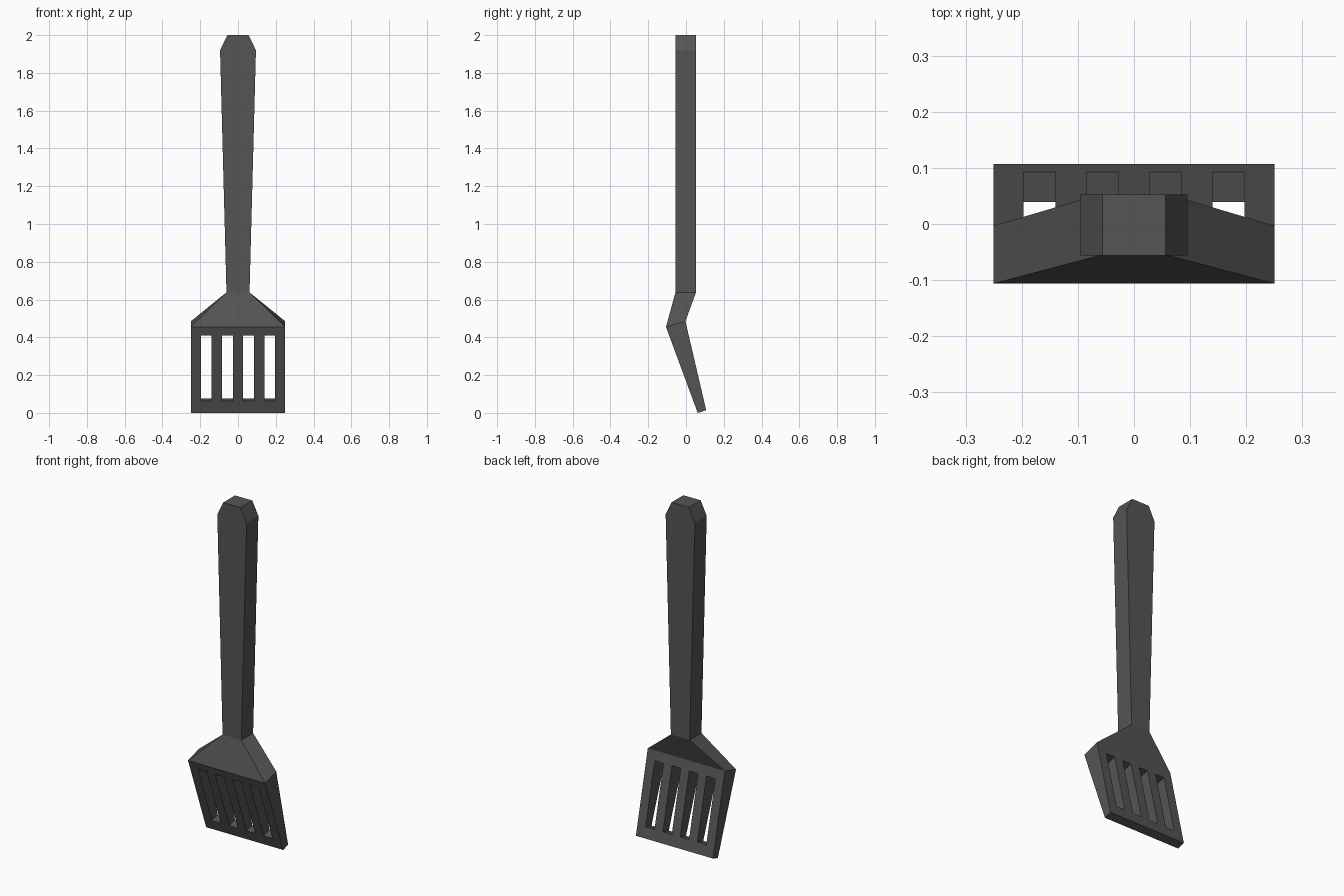
import bpy
import bmesh

if "Cube" in bpy.data.objects:
    bpy.data.objects.remove(bpy.data.objects["Cube"])

bm = bmesh.new()

# Blade: column positions (edges and slot sides) and rows of (front y, z), (back y, z)
slot_half = 0.0285
centres = (-0.168, -0.056, 0.056, 0.168)
columns = [-0.25] + [c + s * slot_half for c in centres for s in (-1, 1)] + [0.25]
front_bend, front_tip = (-0.106, 0.455), (0.062, 0.0)
back_bend, back_tip = (-0.003, 0.485), (0.107, 0.014)


def along(a, b, t):
    return tuple(p + (q - p) * t for p, q in zip(a, b))


# Handle: (half width, z) from neck to rounded end
handle = [(0.061, 0.638), (0.095, 1.92), (0.056, 2.0)]


def build_side(bend, tip, ts, handle_y):
    """One broad side of the spatula: slotted blade, shoulder and handle."""
    rows = [[bm.verts.new((x, *along(bend, tip, t))) for x in columns] for t in ts]
    faces = []
    for r in range(3):
        for c in range(len(columns) - 1):
            if r == 1 and c % 2 == 1:      # leave the slots open
                continue
            faces.append(bm.faces.new((rows[r][c], rows[r][c + 1],
                                       rows[r + 1][c + 1], rows[r + 1][c])))
    pairs = [[bm.verts.new((s * w, handle_y, z)) for s in (-1, 1)] for w, z in handle]
    faces.append(bm.faces.new(rows[0] + pairs[0][::-1]))
    for low, high in zip(pairs, pairs[1:]):
        faces.append(bm.faces.new((low[0], low[1], high[1], high[0])))
    return [v for row in rows + pairs for v in row]


front = build_side(front_bend, front_tip, (0, 0.098, 0.863, 1), -0.056)
front_edges = [e for e in bm.edges if e.is_boundary]
back = build_side(back_bend, back_tip, (0, 0.115, 0.868, 1), 0.053)

# Side, slot and end walls joining the front to the back
partner = dict(zip(front, back))
for e in front_edges:
    a, b = e.verts
    bm.faces.new((a, b, partner[b], partner[a]))

bmesh.ops.recalc_face_normals(bm, faces=bm.faces[:])
mesh = bpy.data.meshes.new("spatula")
bm.to_mesh(mesh)
bm.free()

# Dark grey finish
mat = bpy.data.materials.new("dark_grey")
mat.diffuse_color = (0.09, 0.09, 0.09, 1)
mat.use_nodes = True
mat.node_tree.nodes["Principled BSDF"].inputs["Base Color"].default_value = mat.diffuse_color
mesh.materials.append(mat)
bpy.context.collection.objects.link(bpy.data.objects.new("spatula", mesh))
